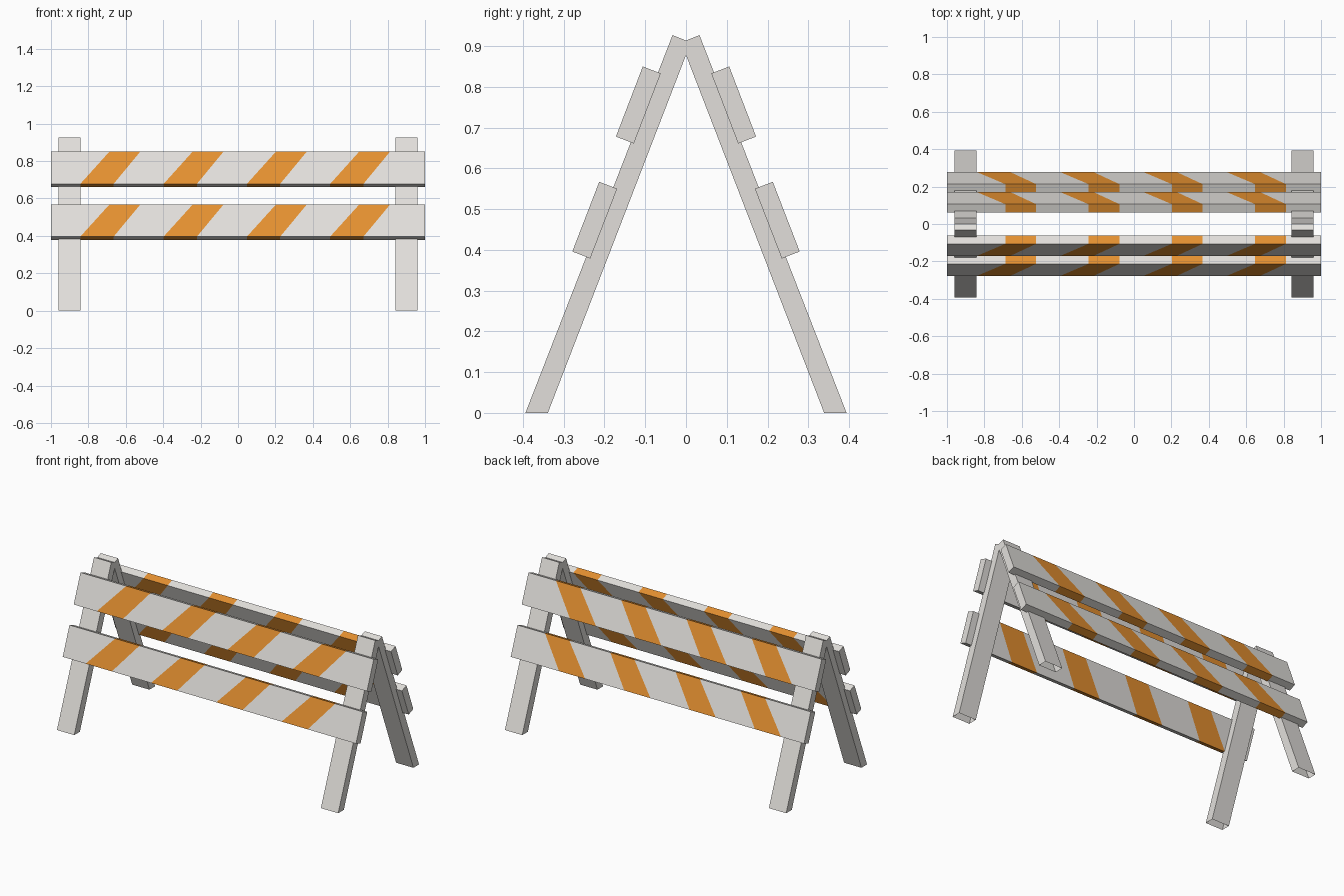
import bpy, bmesh

if "Cube" in bpy.data.objects:
    bpy.data.objects.remove(bpy.data.objects["Cube"])


def material(name, rgb):
    m = bpy.data.materials.new(name)
    m.diffuse_color = (*rgb, 1)
    m.use_nodes = True
    m.node_tree.nodes["Principled BSDF"].inputs["Base Color"].default_value = m.diffuse_color
    return m


white = material("off_white", (0.76, 0.74, 0.71))
orange = material("stripe_orange", (0.78, 0.28, 0.03))


def loft(name, rings, open_bottom=False, striped=False):
    """Skin a row of four-cornered rings and cap both ends."""
    bm = bmesh.new()
    vs = [[bm.verts.new(p) for p in ring] for ring in rings]
    bm.faces.new(vs[0])
    bm.faces.new(vs[-1][::-1])
    for k in range(len(vs) - 1):
        for i in range(4):
            j = (i + 1) % 4
            f = bm.faces.new((vs[k][i], vs[k][j], vs[k + 1][j], vs[k + 1][i]))
            f.material_index = k % 2 if striped else 0
    bmesh.ops.recalc_face_normals(bm, faces=bm.faces[:])
    if open_bottom:
        low = [f for f in bm.faces if all(v.co.z < 0.001 for v in f.verts)]
        bmesh.ops.delete(bm, geom=low, context='FACES_ONLY')
    me = bpy.data.meshes.new(name)
    bm.to_mesh(me)
    bm.free()
    me.materials.append(white)
    me.materials.append(orange)
    ob = bpy.data.objects.new(name, me)
    bpy.context.collection.objects.link(ob)


# Profiles as (y, z): outer top, inner top, inner bottom, outer bottom
LEG = [(0.033, 0.927), (-0.012, 0.909), (0.339, 0.0), (0.394, 0.0)]
BOARDS = {
    "upper": [(0.106, 0.850), (0.062, 0.833), (0.128, 0.661), (0.172, 0.678)],
    "lower": [(0.213, 0.567), (0.169, 0.550), (0.235, 0.379), (0.279, 0.396)],
}

# Slanted stripe borders as (x at top, x at bottom), between square board ends
cuts = [(-1, -1)]
for k in range(4):
    d = 0.4452 * k
    cuts += [(-0.688 + d, -0.843 + d), (-0.523 + d, -0.665 + d)]
cuts.append((1, 1))

for side, s in (("front", -1), ("back", 1)):
    # Hollow-ended slanted legs
    for end, cx in (("left", -0.9), ("right", 0.9)):
        loft(f"{side}_{end}_leg",
             [[(cx + dx, s * y, z) for y, z in LEG] for dx in (-0.059, 0.059)],
             open_bottom=True)
    # Striped boards
    for level, prof in BOARDS.items():
        rings = [[(top if i < 2 else bottom, s * y, z)
                  for i, (y, z) in enumerate(prof)] for top, bottom in cuts]
        loft(f"{side}_{level}_board", rings, striped=True)
